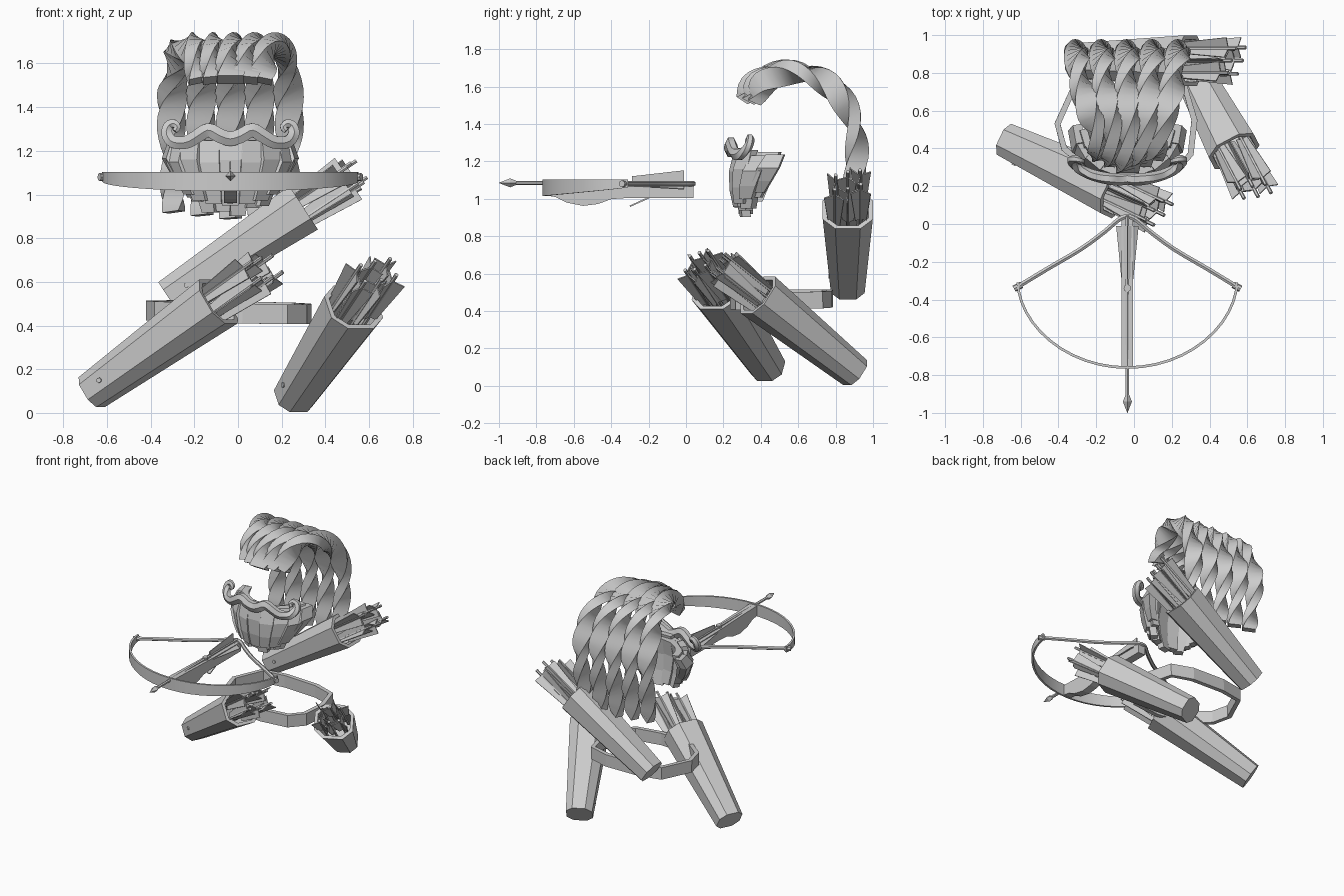
import bpy, math
from mathutils import Vector as V

if "Cube" in bpy.data.objects:
    bpy.data.objects.remove(bpy.data.objects["Cube"])

CX = -0.035  # x of the character's centre line


def mesh(name, verts, faces, smooth=False):
    me = bpy.data.meshes.new(name)
    me.from_pydata([tuple(v) for v in verts], [], faces)
    ob = bpy.data.objects.new(name, me)
    bpy.context.collection.objects.link(ob)
    if smooth:
        bpy.context.view_layer.objects.active = ob
        ob.select_set(True)
        bpy.ops.object.shade_smooth_by_angle(angle=math.radians(35))
        ob.select_set(False)
    return ob


def loft(name, rings, closed=False, smooth=False):
    n, m = len(rings[0]), len(rings)
    faces = []
    for i in range(m if closed else m - 1):
        a, b = i * n, (i + 1) % m * n
        faces += [(a + j, a + (j + 1) % n, b + (j + 1) % n, b + j) for j in range(n)]
    if not closed:
        faces += [tuple(range(n))[::-1], tuple(range((m - 1) * n, m * n))]
    return mesh(name, [v for r in rings for v in r], faces, smooth)


def spline(pts, per=4):
    """Catmull-Rom samples through the points."""
    p = [V(q) for q in pts]
    p = [2 * p[0] - p[1]] + p + [2 * p[-1] - p[-2]]
    out = []
    for i in range(1, len(p) - 2):
        a, b, c, d = p[i - 1:i + 3]
        for k in range(per):
            t = k / per
            out.append(0.5 * (2 * b + (c - a) * t + (2 * a - 5 * b + 4 * c - d) * t * t
                              + (3 * b - a - 3 * c + d) * t ** 3))
    return out + [p[-2]]


def sweep(name, path, section, ref, twist=0, taper=lambda t: 1, closed=False, smooth=False):
    path, ref, rings, m = [V(p) for p in path], V(ref), [], len(path)
    for i, p in enumerate(path):
        t = i / (m - 1)
        if closed:
            tan = path[(i + 1) % m] - path[i - 1]
        else:
            tan = path[min(i + 1, m - 1)] - path[max(i - 1, 0)]
        v = tan.cross(ref).normalized()
        u = v.cross(tan).normalized()
        c, s, k = math.cos(twist * t), math.sin(twist * t), taper(t)
        rings.append([p + k * ((a * c - b * s) * u + (a * s + b * c) * v) for a, b in section])
    return loft(name, rings, closed, smooth)


def rect(a, b):
    return [(-a, -b), (a, -b), (a, b), (-a, b)]


def ngon(r, n):
    return [(r * math.cos(math.tau * i / n), r * math.sin(math.tau * i / n)) for i in range(n)]


def fins(name, o, d, u, h0, h1, r0, r1, phase):
    """Three flat feathers around an arrow shaft, wider towards the nock."""
    w, verts, faces = d.cross(u), [], []
    for k in range(3):
        a = phase + k * math.tau / 3
        f = u * math.cos(a) + w * math.sin(a)
        n, i = d.cross(f) * .003, len(verts)
        for sg in (1, -1):
            verts += [o + d * h + f * r + n * sg for h, r in ((h0, 0), (h0, r0), (h1, r1), (h1, 0))]
        faces += [(i, i + 1, i + 2, i + 3), (i + 7, i + 6, i + 5, i + 4)]
        faces += [(i + j, i + 4 + j, i + 4 + (j + 1) % 4, i + (j + 1) % 4) for j in range(4)]
    mesh(name, verts, faces)


# Twisted hair locks, fanned from the forehead to the back
hair_yz = [(.335, 1.525), (.395, 1.62), (.53, 1.675), (.67, 1.662), (.78, 1.595), (.865, 1.48),
           (.91, 1.33), (.91, 1.18), (.885, 1.03), (.87, .89)]
fan = [.13, .155, .185, .225, .25, .265, .27, .27, .265, .26]
for k in range(5):
    s = (k - 2) / 2
    pts = [(CX + s * f, y + (.07 * abs(s) - .035) * max(0, 1 - i / 3), z + .03 * abs(s) * (i == 9))
           for i, ((y, z), f) in enumerate(zip(hair_yz, fan))]
    sweep(f"hair_lock_{k}", spline(pts), rect(.06, .036), (1, 0, 0), 1.6 * math.tau,
          lambda t: 1 - .25 * max(0, t - .6) / .4, smooth=True)

# Layered beard locks hanging around the jaw
def beard_lock(name, deg, scale, top, bottom, w):
    a = math.radians(deg)
    out, side = V((math.sin(a), -math.cos(a), 0)), V((math.cos(a), math.sin(a), 0))
    rings = []
    for t, rx, ry, wk in ((0, .26, .24, .85), (.35, .285, .26, 1), (.7, .245, .255, .85), (1, .2, .235, .65)):
        c = V((CX + rx * scale * math.sin(a), .52 - ry * scale * math.cos(a) - .1 * t * math.sin(a) ** 2,
               top + (bottom - top) * t))
        rings.append([c + side * w * wk * i + out * j for i, j in rect(1, .024)])
    loft(name, rings)


for k in range(9):
    d = (k - 4) * 20
    rise = 1 - math.cos(math.radians(d))
    beard_lock(f"beard_outer_{k}", d, 1, 1.27 - .02 * (k % 2) - .04 * rise, .95 + .1 * rise, .058)
for k in range(8):
    d = (k - 3.5) * 21
    rise = 1 - math.cos(math.radians(d))
    beard_lock(f"beard_inner_{k}", d, .86, 1.25, .9 + .02 * (k % 2) + .12 * rise, .052)

# Moustache with curled ends
half = [(0, .24, 1.255), (.05, .235, 1.27), (.1, .24, 1.295), (.15, .25, 1.268), (.2, .265, 1.24),
        (.26, .295, 1.24), (.29, .33, 1.275), (.285, .345, 1.313), (.26, .34, 1.325),
        (.243, .33, 1.308), (.255, .325, 1.29)]
pts = [(CX - x, y, z) for x, y, z in half[:0:-1]] + [(CX + x, y, z) for x, y, z in half]
sweep("moustache", spline(pts, 3), [(.032 * a, .038 * b) for a, b in ngon(1, 6)], (0, 1, 0),
      taper=lambda t: 1 - .65 * abs(2 * t - 1) ** 2, smooth=True)

# Belt strap
belt = [(-.31, .74), (-.405, .53), (-.37, .4), (-.22, .275), (.02, .25), (.22, .28), (.3, .37),
        (.32, .55), (.27, .72), (.12, .765), (-.14, .77)]
sweep("belt", [(x, y, .46 + .02 * (y - .5) - .02 * x) for x, y in belt], rect(.045, .016), (0, 0, 1), closed=True)


# Quivers: chamfered tapered boxes with feathered arrows
def quiver(name, base, rim):
    base, rim = V(base), V(rim)
    d = (rim - base).normalized()
    u = d.cross(V((0, 0, 1))).normalized()
    w = u.cross(d)

    def ring(c, a, b):
        oct8 = [(1, .5), (.5, 1), (-.5, 1), (-1, .5), (-1, -.5), (-.5, -1), (.5, -1), (1, -.5)]
        return [c + u * a * x + w * b * y for x, y in oct8]
    loft(name, [ring(base, .09, .082), ring(rim, .134, .12), ring(rim, .112, .098),
                ring(base + d * .3, .085, .075)])
    # small stud near the foot
    c = base + d * .1 + u * .095
    sweep(name + "_stud", [c - u * .01, c + u * .008], ngon(.012, 8), d)
    for k, (x, y) in enumerate(((-.07, -.045), (0, -.055), (.07, -.045), (-.065, .045), (0, .05), (.065, .045))):
        o = rim + u * x + w * y
        tip = .32 - .025 * (k % 3)
        sweep(f"{name}_arrow_{k}", [o - d * .3, o + d * tip], ngon(.01, 6), u)
        fins(f"{name}_feathers_{k}", o, d, u, tip - .33, tip - .05, .035, .062, .5 + k)


quiver("quiver_left", (-.67, .44, .095), (-.09, .165, .51))
quiver("quiver_right", (.255, .905, .07), (.53, .385, .485))
quiver("quiver_back", (-.32, .865, .53), (.30, .865, .94))

# Crossbow stock
yz = [(-.765, 1.095), (-.765, 1.02), (-.7, 1.01), (-.64, .98), (-.55, .962), (-.47, .972),
      (-.4, .998), (-.3, 1.005), (.04, 1.005), (.04, 1.075), (-.3, 1.08)]
loft("stock", [[(CX + w, y, z) for y, z in yz] for w in (-.03, .03)])
sweep("trigger", [(CX, -.3, .96), (CX, -.2, 1.005)], rect(.012, .004), (1, 0, 0))

# Bow: a tall thin band bent forward, deepest in the middle
bow = []
for i in range(25):
    a = math.radians(-90 + 180 * i / 24)
    c = max(0, math.cos(a))
    x, y, low = CX + .58 * math.sin(a), -.31 - .45 * c ** 1.1, 1.06 - .045 * c
    n = V((math.sin(a), -math.cos(a), 0)) * .007
    bow.append([V((x, y, low)) - n, V((x, y, low)) + n, V((x, y, 1.103)) + n, V((x, y, 1.103)) - n])
loft("bow", bow, smooth=True)

# Bowstring pulled back to the rear, with end knobs
side = [(0, .04), (.05, .02), (.12, -.04), (.25, -.135), (.42, -.235), (.59, -.338)]
pts = [(CX - x, y, 1.08) for x, y in side[:0:-1]] + [(CX + x, y, 1.08) for x, y in side]
sweep("bowstring", spline(pts, 3), ngon(.014, 6), (0, 0, 1), smooth=True)
for s in (-1, 1):
    sweep("bow_tip", [(CX + s * .56, -.322, 1.08), (CX + s * .6, -.343, 1.08)], ngon(.018, 8), (0, 0, 1))

# Loaded bolt with a pointed head and three feathers
sweep("bolt", [(CX, .045, 1.085), (CX, -.91, 1.085)], ngon(.011, 6), (0, 0, 1))
loft("bolt_head", [[(CX + r * math.cos(i * math.pi / 2), y, 1.085 + r * math.sin(i * math.pi / 2)) for i in range(4)]
                   for y, r in ((-.9, .008), (-.94, .024), (-1, .001))])
fins("bolt_feathers", V((CX, 0, 1.085)), V((0, 1, 0)), V((0, 0, 1)), -.29, -.01, .035, .067, 0)
sweep("bolt_rest", [(CX, -.34, 1.05), (CX, -.34, 1.1)], ngon(.02, 8), (1, 0, 0))
